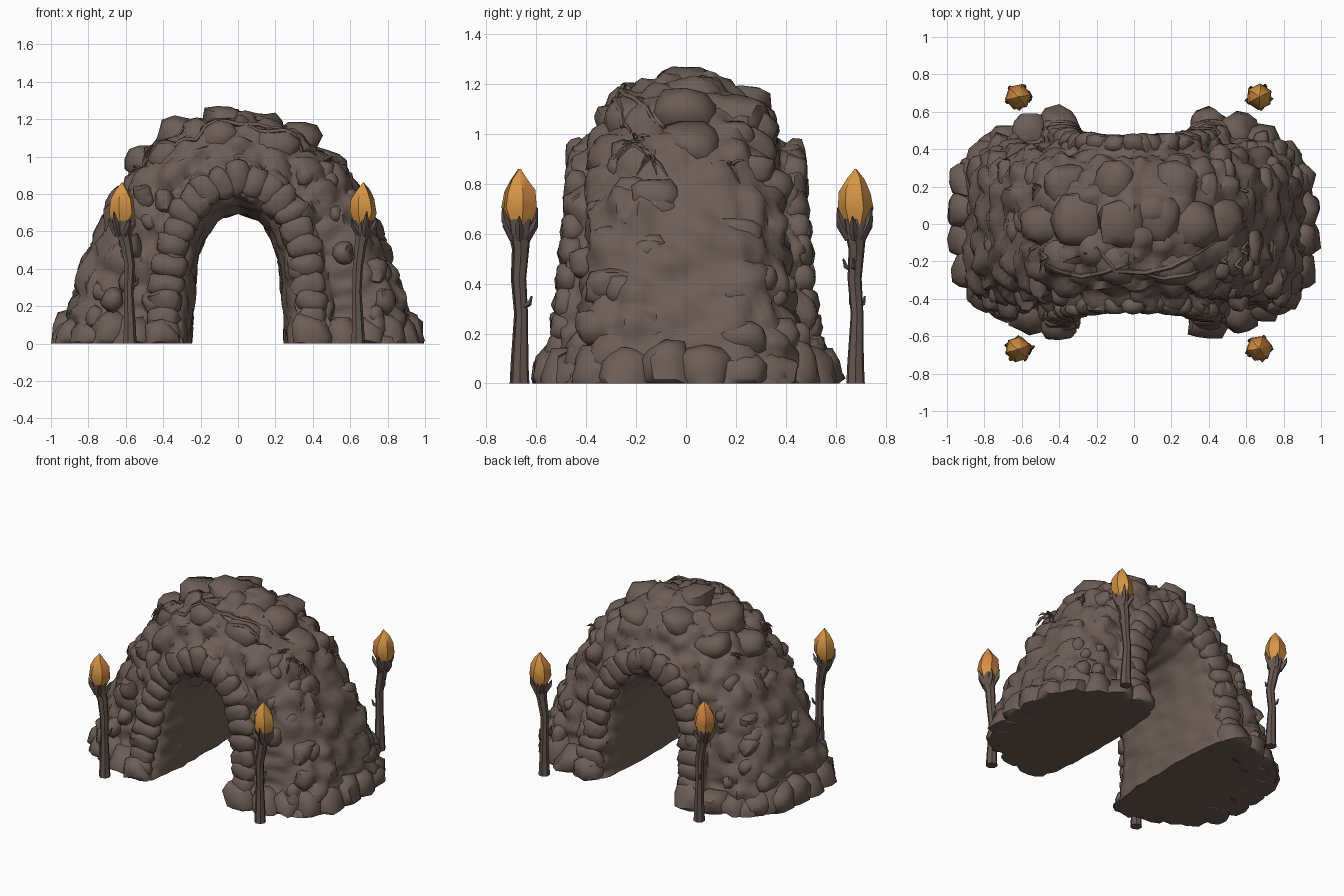
import bpy, bmesh, math, random
from mathutils import Vector, Matrix, noise
from mathutils.bvhtree import BVHTree

random.seed(7)
if "Cube" in bpy.data.objects:
    bpy.data.objects.remove(bpy.data.objects["Cube"], do_unlink=True)


def material(name, colour):
    m = bpy.data.materials.new(name)
    m.use_nodes = True
    m.diffuse_color = (*colour, 1)
    bsdf = m.node_tree.nodes["Principled BSDF"]
    bsdf.inputs["Base Color"].default_value = (*colour, 1)
    bsdf.inputs["Roughness"].default_value = 0.9
    return m


ROCK = material("rock_brown", (0.152, 0.109, 0.093))
WOOD = material("wood_brown", (0.13, 0.094, 0.083))
FLAME = material("flame_orange", (0.66, 0.30, 0.06))
EMBER = material("ember_orange", (0.66, 0.24, 0.06))


def finish(name, bm, mats, angle=40):
    bmesh.ops.recalc_face_normals(bm, faces=bm.faces[:])
    mesh = bpy.data.meshes.new(name)
    bm.to_mesh(mesh)
    bm.free()
    for m in mats:
        mesh.materials.append(m)
    ob = bpy.data.objects.new(name, mesh)
    bpy.context.collection.objects.link(ob)
    bpy.ops.object.select_all(action='DESELECT')
    ob.select_set(True)
    bpy.context.view_layer.objects.active = ob
    bpy.ops.object.shade_smooth_by_angle(angle=math.radians(angle))


def along(points, t):
    """Point at fraction t of an evenly spaced polyline."""
    f = max(0, min(1, t)) * (len(points) - 1)
    i = min(int(f), len(points) - 2)
    return Vector(points[i]).lerp(Vector(points[i + 1]), f - i)


# Half arch outlines from crown to ground, as x and z
INNER = [(0, .70), (.11, .66), (.18, .56), (.22, .42), (.235, .25), (.245, .1), (.25, 0)]
OUTER = [(0, 1.24), (.29, 1.16), (.51, 1.0), (.67, .78), (.80, .5), (.88, .25), (.94, 0)]


def surface(u, s):
    """u runs along the arch (-1..1), s around its section (0..2, front first)."""
    a = abs(u)
    ri, ro = .2 - .13 * a, .5 - .13 * a
    section = [(0, 0), (0, .45), (ri * .5, .8), (ri, .96), ((ri + ro) / 2, 1), (ro, .95),
               (ro + .05, .83), (.74, .74 + .1 * a), (.92, .5 + .2 * a), (1, .26 + .22 * a), (1, 0)]
    r, depth = along(section, s if s <= 1 else 2 - s)
    p = along(INNER, a).lerp(along(OUTER, a), r)
    y = depth * (.46 + .12 * a * a) * (-1 if s <= 1 else 1)
    return Vector((math.copysign(p.x, u), y, p.y))


# Arched mound with a tunnel through it
NU, NS = 100, 80
bm = bmesh.new()
rings = [[bm.verts.new(surface(-1 + 2 * i / NU, 2 * j / NS)) for j in range(NS)]
         for i in range(NU + 1)]
for a, b in zip(rings, rings[1:]):
    for j in range(NS):
        k = (j + 1) % NS
        bm.faces.new((a[j], a[k], b[k], b[j]))
for ring in (rings[0], rings[-1]):
    bm.faces.new(ring)
bmesh.ops.recalc_face_normals(bm, faces=bm.faces[:])
bm.normal_update()
moves = []
for ring in rings:
    for j, v in enumerate(ring):
        inside = min(j, NS - j) < NS * .13
        near = noise.voronoi(v.co * 6)[0]
        bump = .045 * min(1, (near[1] - near[0]) / .4) - .028 + .02 * noise.noise(v.co * 9)
        moves.append((v, v.normal * bump * (.35 if inside else 1)))
for v, d in moves:
    ground = v.co.z < .001
    v.co += d
    v.co.z = 0 if ground else max(0, v.co.z)
trees = [BVHTree.FromBMesh(bm)]
finish("rock_mound", bm, [ROCK], 55)


def rock(bm, loc, size, turn=None, rough=.3):
    """Adds one lumpy stone, cut flat at the ground."""
    new = bmesh.ops.create_icosphere(bm, subdivisions=2, radius=1)["verts"]
    shift = Vector([random.uniform(-50, 50) for _ in range(3)])
    turn = turn or Matrix.Rotation(random.uniform(-.4, .4), 3, 'Y')
    for v in new:
        lump = 1 + rough * noise.noise(v.co * 1.3 + shift)
        box = Vector([math.copysign(abs(c) ** .8, c) for c in v.co])
        p = turn @ Vector([c * s * lump for c, s in zip(box, size)]) + Vector(loc)
        v.co = (max(-1, min(1, p.x)), p.y, max(0, p.z))


# Stones lining both mouths of the tunnel
bm = bmesh.new()
for s in (.4, 1.6):
    for i in range(25):
        u = -1 + 2 * i / 24
        p = surface(u, s)
        slope = surface(min(1, u + .03), s) - surface(max(-1, u - .03), s)
        turn = Matrix.Rotation(-math.atan2(slope.z, slope.x), 3, 'Y')
        p.y *= .93
        rock(bm, p, (.068, .055, random.uniform(.085, .105)), turn)
finish("mouth_stones", bm, [ROCK], 55)

# Boulders over the crown and shoulders
bm = bmesh.new()
for x, y, z, r in [(-.28, .02, 1.09, .15), (-.06, 0, 1.16, .14), (.12, .03, 1.13, .14),
                   (.3, 0, 1.07, .14), (.46, .02, .96, .12), (-.48, 0, .97, .12),
                   (-.1, -.2, 1.1, .12), (.2, -.2, 1.05, .13), (-.1, .22, 1.1, .12),
                   (.22, .2, 1.06, .13), (-.35, .2, 1.0, .12), (-.36, -.18, 1.0, .12)]:
    rock(bm, (x, y, z), (r, r, r * .75))
for side in (-1, 1):
    for i in range(34):
        u = side * random.uniform(.25, .9)
        p = surface(u, random.uniform(.66, 1.34))
        r = random.uniform(.05, .1)
        rock(bm, p * .945, (r * .6, r, r * .75))
trees.append(BVHTree.FromBMesh(bm))
finish("crown_boulders", bm, [ROCK], 55)

# Low slabs around the foot of the mound
bm = bmesh.new()
FOOT = [(.40, -.51), (.56, -.47), (.68, -.41), (.79, -.35), (.87, -.24), (.89, -.08),
        (.89, .08), (.87, .22), (.79, .34), (.68, .42), (.55, .48), (.40, .51)]
for side in (-1, 1):
    for x, y in FOOT:
        rock(bm, (side * x, y, .02), (.105, .115, random.uniform(.1, .17)))
finish("foot_slabs", bm, [ROCK], 55)


def tube(bm, path, radii, sides=6):
    """Skins a path with rings of the given radii."""
    path = [Vector(p) for p in path]
    last = None
    for i, (p, r) in enumerate(zip(path, radii)):
        way = path[min(i + 1, len(path) - 1)] - path[max(i - 1, 0)]
        q = Vector((0, 0, 1)).rotation_difference(way)
        ring = [bm.verts.new(p + q @ Vector((r * math.cos(math.tau * k / sides),
                                             r * math.sin(math.tau * k / sides), 0)))
                for k in range(sides)]
        if last:
            for k in range(sides):
                n = (k + 1) % sides
                bm.faces.new((last[k], last[n], ring[n], ring[k]))
        else:
            bm.faces.new(ring[::-1])
        last = ring
    bm.faces.new(last)


def on_top(x, y):
    """Highest point of the rockwork above x, y."""
    hits = [t.ray_cast(Vector((x, y, 3)), Vector((0, 0, -1)))[0] for t in trees]
    return max((h for h in hits if h), key=lambda h: h.z)


# Roots creeping over the crown, and dry twigs on the shoulders
bm = bmesh.new()
for line in ([(-.38, -.2), (-.2, -.13), (-.1, -.25), (.06, -.26), (.2, -.23), (.34, -.16), (.46, -.08)],
             [(-.5, -.2), (-.4, -.25), (-.28, -.28), (-.16, -.26), (-.02, -.21)],
             [(.02, -.26), (.16, -.29), (.3, -.27), (.42, -.22)]):
    path = [on_top(*along(line, i / 18)) for i in range(19)]
    tube(bm, path, [.005 + .01 * math.sin(math.pi * i / 18) for i in range(19)], 5)
for x, y in [(.46, -.2), (.54, -.22), (.57, -.14), (-.46, -.18), (-.52, -.12), (.57, .18), (-.5, .2)]:
    root = on_top(x, y)
    for k in range(6):
        d = Vector((math.copysign(.045, x), random.uniform(-.08, .08), random.uniform(-.1, .02)))
        mid = root + d * .5 + Vector((math.copysign(.012, x), 0, .01))
        tube(bm, [root, mid, root + d], [.01, .008, .001], 4)
finish("roots_and_twigs", bm, [ROCK])


def torch(name, x, y, lean, spin):
    # Crooked pole with a flared head
    bm = bmesh.new()
    foot = x - lean
    pole = [(foot, y, 0), (foot, y, .08), (foot - .006, y + .006, .28), (foot, y - .004, .42),
            (x - lean * .5, y + .004, .54), (x, y, .61), (x, y, .66)]
    tube(bm, pole, [.038, .034, .026, .029, .033, .044, .052], 7)
    # Splinters holding the fire, and two side twigs
    for k in range(5):
        a = spin + math.tau * k / 5
        d = Vector((math.cos(a), math.sin(a), 0))
        base = Vector((x, y, .58)) + d * .026
        tip = Vector((x, y, .67 + .035 * (k % 2))) + d * .074
        tube(bm, [base, base.lerp(tip, .6) + d * .008, tip], [.018, .015, .002], 4)
    for z, a in ((.30, spin), (.45, spin + 2.5)):
        d = Vector((math.cos(a), math.sin(a), 0))
        c = Vector((foot, y, z))
        tube(bm, [c, c + d * .04 + Vector((0, 0, .02)), c + d * .05 + Vector((0, 0, .05))],
             [.012, .01, .004], 5)
    finish(name + "_pole", bm, [WOOD])
    # Faceted flame
    bm = bmesh.new()
    tube(bm, [(x, y, .625), (x, y, .70), (x, y + .004, .77), (x - .004, y, .82), (x, y, .86)],
         [.04, .072, .064, .034, .003], 6)
    for v in bm.verts:
        v.co.z += .014 * noise.noise(v.co * 25) if v.co.z < .84 else 0
    for f in bm.faces:
        c = f.calc_center_median()
        f.material_index = int(c.z > .7 and c.x - x > .02)
    bmesh.ops.rotate(bm, verts=bm.verts[:], cent=(x, y, 0), matrix=Matrix.Rotation(spin, 3, 'Z'))
    finish(name + "_flame", bm, [FLAME, EMBER], 45)


torch("front_right_torch", -.62, -.67, -.04, .3)
torch("front_left_torch", .67, -.665, .03, 1.2)
torch("back_right_torch", -.62, .68, -.04, 2.3)
torch("back_left_torch", .67, .68, .03, 3.6)
